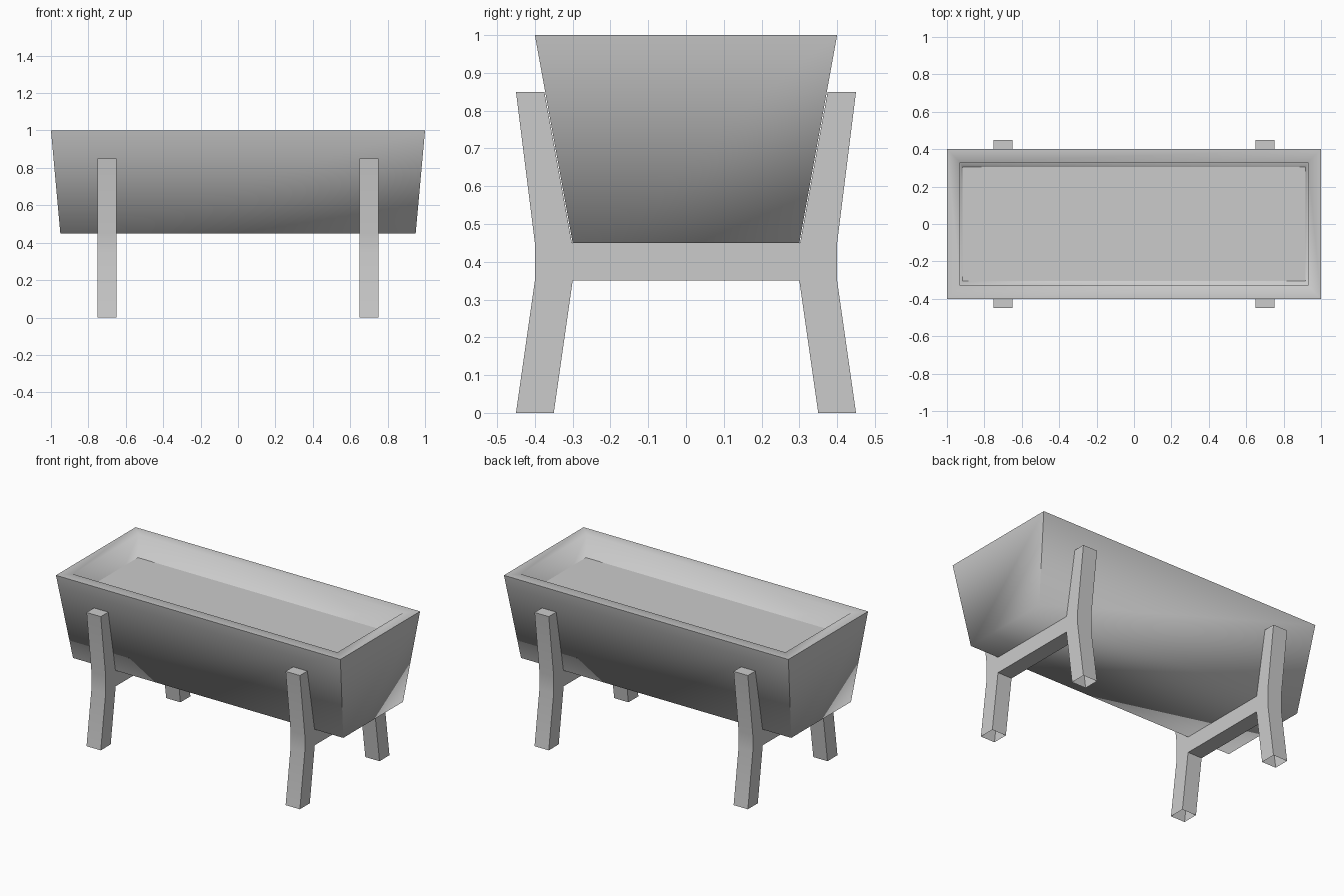
import bpy
import bmesh
import math

if "Cube" in bpy.data.objects:
    bpy.data.objects.remove(bpy.data.objects["Cube"], do_unlink=True)

# One plain grey for everything
GREY = (0.6, 0.6, 0.6, 1.0)
mat = bpy.data.materials.new("plain grey")
mat.use_nodes = True
mat.diffuse_color = GREY
mat.node_tree.nodes["Principled BSDF"].inputs["Base Color"].default_value = GREY


def finish(name, bm):
    for f in bm.faces:
        f.smooth = True
    mesh = bpy.data.meshes.new(name)
    bm.to_mesh(mesh)
    bm.free()
    mesh.materials.append(mat)
    obj = bpy.data.objects.new(name, mesh)
    bpy.context.collection.objects.link(obj)


def ring(bm, x, y, z):
    """Rectangle of four vertices, counter-clockwise from above."""
    return [bm.verts.new((sx * x, sy * y, z))
            for sx, sy in ((-1, -1), (1, -1), (1, 1), (-1, 1))]


def make_tub():
    # Outer wall, flat rim and inner wall, joined ring by ring
    bm = bmesh.new()
    rings = [ring(bm, *r) for r in ((0.95, 0.3, 0.45), (1, 0.4, 1),
                                    (0.93, 0.33, 1), (0.885, 0.24, 0.5))]
    bm.faces.new(rings[0][::-1])
    for low, high in zip(rings, rings[1:]):
        for i in range(4):
            j = (i + 1) % 4
            bm.faces.new((low[i], low[j], high[j], high[i]))
    # Outer corners and outer rim are sharp, the base and inside are soft
    base, rim = rings[:2]
    for i in range(4):
        bm.edges.get((base[i], rim[i])).smooth = False
        bm.edges.get((rim[i], rim[(i + 1) % 4])).smooth = False
    finish("trough_tub", bm)


def make_filling():
    # Flat surface filling the tub just under the rim, let into its walls
    bm = bmesh.new()
    bm.faces.new(ring(bm, 0.93, 0.325, 0.865))
    finish("trough_filling", bm)


def make_leg_frame(name, x, width=0.1):
    # Half profile (y, z) of leg, crossbar and arm, mirrored and extruded
    half = [(0.3, 0.35), (0.35, 0), (0.45, 0), (0.4, 0.35),
            (0.4, 0.45), (0.45, 0.85), (0.375, 0.85), (0.302, 0.45)]
    profile = half + [(-y, z) for y, z in reversed(half)]
    bm = bmesh.new()
    face = bm.faces.new([bm.verts.new((x - width / 2, y, z)) for y, z in profile])
    out = bmesh.ops.extrude_face_region(bm, geom=[face], use_keep_orig=True)
    moved = [v for v in out["geom"] if isinstance(v, bmesh.types.BMVert)]
    bmesh.ops.translate(bm, verts=moved, vec=(width, 0, 0))
    bmesh.ops.recalc_face_normals(bm, faces=bm.faces)
    # Feet are open underneath
    feet = [f for f in bm.faces if all(v.co.z < 0.01 for v in f.verts)]
    bmesh.ops.delete(bm, geom=feet, context="FACES")
    # Only the gentle bends in the legs are soft
    for e in bm.edges:
        e.smooth = e.calc_face_angle(math.pi) < math.radians(30)
    finish(name, bm)


make_tub()
make_filling()
for side, x in (("left", 0.7), ("right", -0.7)):
    make_leg_frame(side + "_leg_frame", x)
